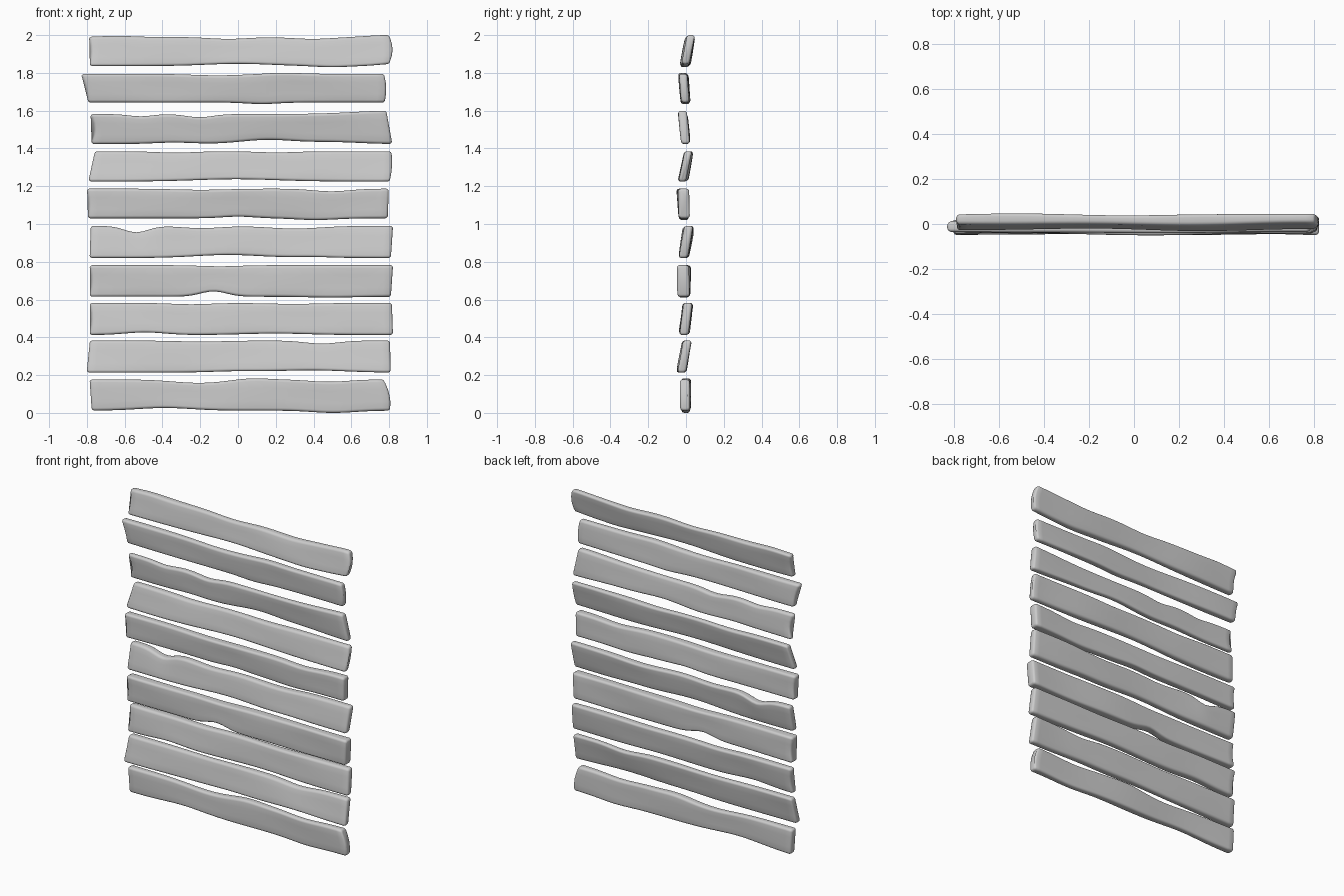
import bpy, bmesh, math, random

if "Cube" in bpy.data.objects:
    bpy.data.objects.remove(bpy.data.objects["Cube"])

random.seed(4)
STATIONS = 48
R = 0.015          # edge rounding


def lerp(a, b, t):
    return a + (b - a) * t


def bumps(x, items):
    """Sum of soft dents: (centre, height, width)."""
    return sum(h * math.exp(-((x - c) / w) ** 2) for c, h, w in items)


def section(half, height, r):
    """Rounded upright rectangle as (y, z) pairs, z from 0."""
    pts = []
    corners = [(half - r, r, -90), (half - r, height - r, 0),
               (r - half, height - r, 90), (r - half, r, 180)]
    for i, (cy, cz, start) in enumerate(corners):
        for k in range(5):
            a = math.radians(start + k * 22.5)
            pts.append((cy + r * math.cos(a), cz + r * math.sin(a)))
        if i in (0, 2):                      # extra points on the broad faces
            z1 = corners[i + 1][1]
            y = half if i == 0 else -half
            pts += [(y, lerp(cz, z1, f)) for f in (0.25, 0.5, 0.75)]
    return pts


def plank(n, z, y, thick, left, right, top=(), bottom=(), bow=(0, 0)):
    """z, y, left, right are (lower edge, upper edge); bow bends the ends outward."""
    ph = [random.uniform(0, 6.28) for _ in range(4)]
    bm = bmesh.new()
    # (position 0..1, end inset, shrink)
    ends = [(0.0, 0.011), (0.004, 0.004), (0.012, 0.0)]
    params = [(0, d, s) for d, s in ends]
    params += [(i / STATIONS, 0.012 * (1 - 2 * i / STATIONS), 0) for i in range(1, STATIONS)]
    params += [(1, -d, s) for d, s in reversed(ends)]
    rings = []
    for t, d, s in params:
        xm = lerp(sum(left) / 2, sum(right) / 2, t)
        zb = z[0] + bumps(xm, bottom) + s
        zt = z[1] + bumps(xm, top) - s
        half = thick / 2 - s + 0.002 * math.sin(7 * xm + ph[0])
        sway = 0.003 * math.sin(5 * xm + ph[1])
        twist = 0.004 * math.sin(4 * xm + ph[2])
        ring = []
        for py, pz in section(half, zt - zb, R - s * 0.5):
            v = pz / (zt - zb)
            arch = 4 * v * (1 - v)
            x = lerp(lerp(left[0], left[1], v) - bow[0] * arch,
                     lerp(right[0], right[1], v) + bow[1] * arch, t) + d
            dent = 1 + 0.06 * arch * math.sin(9 * xm + ph[3])
            yy = lerp(y[0], y[1], v) + py * dent + sway + twist * (v - 0.5)
            ring.append(bm.verts.new((x, yy, zb + pz)))
        rings.append(ring)
    for a, b in zip(rings, rings[1:]):
        for i in range(len(a)):
            j = (i + 1) % len(a)
            bm.faces.new((a[i], a[j], b[j], b[i]))
    bm.faces.new(rings[0])
    bm.faces.new(rings[-1])
    bmesh.ops.recalc_face_normals(bm, faces=bm.faces[:])
    me = bpy.data.meshes.new(f"plank_{n}")
    bm.to_mesh(me)
    bm.free()
    ob = bpy.data.objects.new(f"plank_{n}", me)
    bpy.context.collection.objects.link(ob)
    bpy.context.view_layer.objects.active = ob
    ob.select_set(True)
    bpy.ops.object.shade_smooth_by_angle(angle=math.radians(45))
    ob.select_set(False)


# Planks from the ground up
plank(1, (.012, .177), (-.003, -.003), .048, (-.775, -.785), (.805, .775),
      [(-.2, -.018, .2), (.08, .008, .12), (.5, -.012, .15)],
      [(-.4, .014, .2), (.5, -.012, .16)], (0, .012))
plank(2, (.213, .383), (-.023, .006), .046, (-.80, -.785), (.808, .805),
      [(.45, -.016, .13), (-.2, -.005, .2)], [(.4, .012, .25), (0, .007, .2)])
plank(3, (.412, .582), (-.008, .012), .05, (-.785, -.785), (.82, .815),
      [(-.25, -.007, .15), (.3, -.005, .2)], [(-.5, .014, .15), (.2, .008, .25)], (-.01, 0))
plank(4, (.615, .782), (-.012, -.012), .062, (-.785, -.785), (.81, .82),
      [(-.1, -.006, .15)], [(-.13, .028, .1), (.5, -.004, .2)], (-.01, 0))
plank(5, (.82, .99), (-.014, .012), .05, (-.785, -.78), (.81, .82),
      [(-.55, -.034, .09), (-.2, -.012, .15), (.3, -.014, .2)],
      [(-.05, .016, .25), (.4, .005, .15)])
plank(6, (1.03, 1.187), (-.010, -.018), .055, (-.795, -.80), (.793, .798),
      [(.5, -.014, .14), (-.2, -.006, .2)],
      [(0, .009, .12), (.42, -.009, .15)], (-.008, 0))
plank(7, (1.225, 1.385), (-.016, .014), .044, (-.79, -.76), (.805, .813),
      [(-.35, -.007, .15), (.2, -.006, .15)], [(0, .012, .3)], (0, .006))
plank(8, (1.423, 1.582), (.000, -.016), .043, (-.775, -.78), (.815, .787),
      [(-.52, -.012, .09), (-.2, -.017, .1), (.85, .018, .3)],
      [(.15, .022, .2), (.5, .010, .2), (-.35, .008, .15)], (-.018, 0))
plank(9, (1.643, 1.795), (-.004, -.016), .046, (-.795, -.828), (.778, .775),
      [(-.1, -.008, .2), (.25, .006, .12)], [(.12, -.008, .12)], (-.006, .008))
plank(10, (1.836, 1.99), (-.005, .022), .046, (-.785, -.788), (.803, .803),
      [(-.05, -.010, .15), (.4, -.010, .15), (.8, .010, .14), (-.65, .006, .12)],
      [(0, .012, .25), (.5, -.006, .12), (.85, .012, .12)], (-.008, .015))
